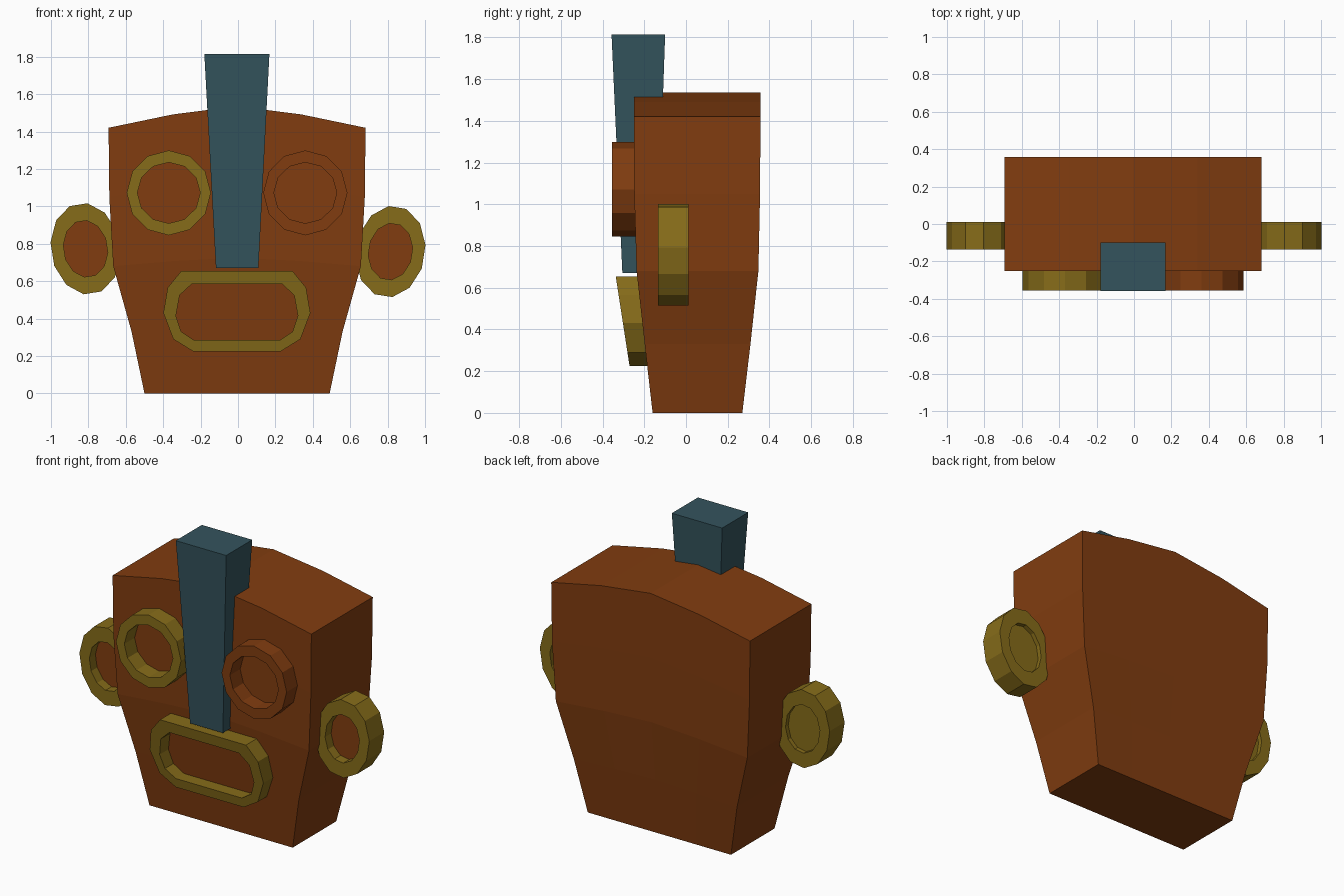
import bpy, bmesh, math

if "Cube" in bpy.data.objects:
    bpy.data.objects.remove(bpy.data.objects["Cube"])


def material(name, color):
    m = bpy.data.materials.new(name)
    m.diffuse_color = (*color, 1)
    m.use_nodes = True
    m.node_tree.nodes["Principled BSDF"].inputs["Base Color"].default_value = m.diffuse_color
    return m


ORANGE = material("orange", (0.22, 0.046, 0.005))
YELLOW = material("olive_yellow", (0.24, 0.15, 0.01))
TEAL = material("teal", (0.034, 0.088, 0.11))


def loft(name, loops, mats, first_cap_mat=0):
    """Skin a list of matching closed loops and cap both ends."""
    bm = bmesh.new()
    rings = [[bm.verts.new(p) for p in loop] for loop in loops]
    n = len(rings[0])
    for a, b in zip(rings, rings[1:]):
        for i in range(n):
            j = (i + 1) % n
            bm.faces.new((a[i], a[j], b[j], b[i]))
    bm.faces.new(rings[0]).material_index = first_cap_mat
    bm.faces.new(rings[-1])
    bmesh.ops.recalc_face_normals(bm, faces=bm.faces)
    mesh = bpy.data.meshes.new(name)
    bm.to_mesh(mesh)
    bm.free()
    for m in mats:
        mesh.materials.append(m)
    ob = bpy.data.objects.new(name, mesh)
    bpy.context.collection.objects.link(ob)
    return ob


def oval(cx, cz, rx, rz, n=12, phase=0.0, tilt=0.0):
    pts = []
    for i in range(n):
        a = math.tau * i / n + phase
        x, z = rx * math.cos(a), rz * math.sin(a)
        pts.append((cx + x * math.cos(tilt) - z * math.sin(tilt),
                    cz + x * math.sin(tilt) + z * math.cos(tilt)))
    return pts


def at(pts, y, slope=0.0):
    return [(x, y + slope * z, z) for x, z in pts]


# head: tapered block whose rows arch up towards the middle
# z, half width, front y, back y, arch height
rows = [(0, 0.495, -0.16, 0.27, 0), (0.33, 0.564, -0.198, 0.309, 0.02),
        (0.68, 0.662, -0.237, 0.347, 0.045), (1.05, 0.683, -0.248, 0.355, 0.08),
        (1.42, 0.687, -0.25, 0.357, 0.115)]
arch = [(-1, 0), (-0.5, 0.62), (0, 1), (0.5, 0.62), (1, 0)]
loops = []
for z, w, f, b, h in rows:
    front = [(w * u - 0.005, f, z + h * k) for u, k in arch]
    back = [(w * u - 0.005, b, z + h * k) for u, k in reversed(arch)]
    loops.append(front + back)
head = loft("head", loops, [ORANGE])
# split the arched top into flat strips
bm = bmesh.new()
bm.from_mesh(head.data)
top = max(bm.faces, key=lambda f: f.calc_center_median().z)
vs = list(top.verts)
for x in (-0.5, 0, 0.5):
    pair = [v for v in vs if abs(v.co.x + 0.005 - x * 0.687) < 0.01]
    bmesh.ops.connect_verts(bm, verts=pair)
bm.to_mesh(head.data)
bm.free()

# nose: wedge widening upward past the top of the head
loft("nose", [[(-0.118, -0.305, 0.67), (0.109, -0.305, 0.67), (0.109, -0.14, 0.67), (-0.118, -0.14, 0.67)],
              [(-0.18, -0.357, 1.815), (0.168, -0.357, 1.815), (0.168, -0.1, 1.815), (-0.18, -0.1, 1.815)]],
     [TEAL])

# eyes: raised rings around a floor level with the face
for name, cx, rim in (("left_eye", -0.37, YELLOW), ("right_eye", 0.36, ORANGE)):
    outer, inner = oval(cx, 1.072, 0.225, 0.227), oval(cx, 1.072, 0.168, 0.163)
    loft(name, [at(inner, -0.253), at(inner, -0.355), at(outer, -0.355), at(outer, -0.24)],
         [rim, ORANGE], 1)

# mouth: rounded ring tilted with the lower face
def mirrored(half, cx=-0.006):
    return [(cx + x, z) for x, z in half] + [(cx - x, z) for x, z in reversed(half)]


lip_out = mirrored([(0.235, 0.225), (0.34, 0.29), (0.393, 0.43), (0.37, 0.565), (0.297, 0.655)])
lip_in = mirrored([(0.228, 0.284), (0.298, 0.33), (0.326, 0.415), (0.306, 0.525), (0.24, 0.586)])
loft("mouth", [at(lip_in, -0.166, -0.114), at(lip_in, -0.236, -0.154),
               at(lip_out, -0.236, -0.154), at(lip_out, -0.145, -0.114)],
     [YELLOW, ORANGE], 1)

# ears: tilted discs, recessed on both faces
for name, s, cz in (("left_ear", -1, 0.773), ("right_ear", 1, 0.758)):
    tilt, ph = -s * math.radians(9), math.radians(15)
    outer = oval(s * 0.815, cz, 0.186, 0.247, 12, ph, tilt)
    inner = oval(s * 0.815, cz, 0.118, 0.153, 12, ph, tilt)
    loft(name, [at(inner, -0.075), at(inner, -0.135), at(outer, -0.135),
                at(outer, 0.012), at(inner, 0.012), at(inner, -0.015)],
         [YELLOW, ORANGE], 1)
